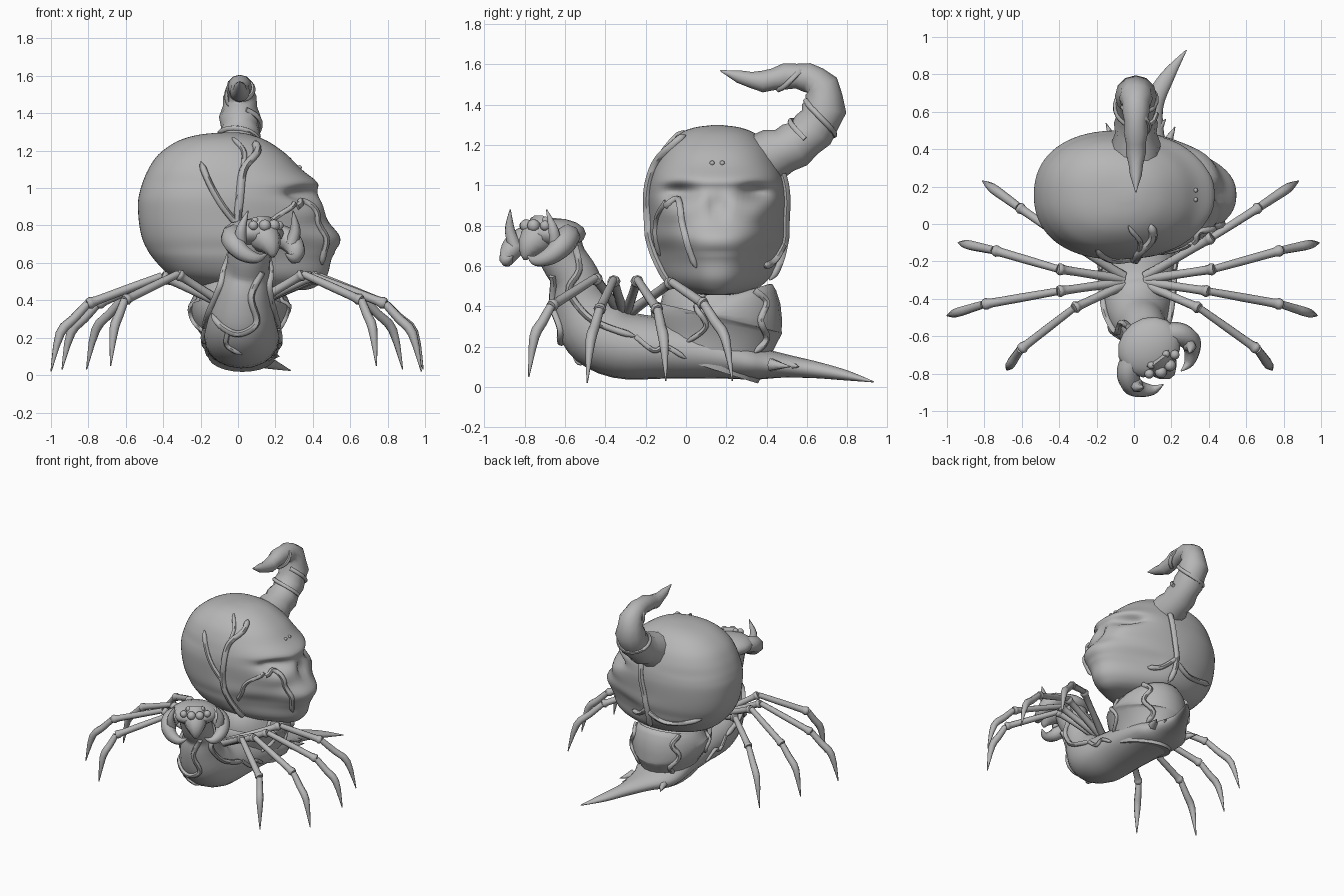
import bpy, math
from mathutils import Vector
from mathutils.bvhtree import BVHTree

if "Cube" in bpy.data.objects:
    bpy.data.objects.remove(bpy.data.objects["Cube"])

mat = bpy.data.materials.new("plain_grey")
mat.use_nodes = True
GREY = (0.47, 0.47, 0.47, 1)
mat.diffuse_color = GREY
mat.node_tree.nodes["Principled BSDF"].inputs["Base Color"].default_value = GREY


def spline(rows, sub):
    """Catmull-Rom interpolation of rows of any width."""
    pts = [rows[0]] + list(rows) + [rows[-1]]
    out = []
    for i in range(1, len(pts) - 2):
        for k in range(sub):
            t = k / sub
            out.append([b + 0.5 * t * (c - a + t * (2 * a - 5 * b + 4 * c - d + t * (3 * (b - c) + d - a)))
                        for a, b, c, d in zip(*pts[i - 1:i + 3])])
    return out + [list(rows[-1])]


def loft(name, rings, sharp=50):
    """Skin a list of equal rings and close both ends."""
    n = len(rings[0])
    verts = [p for ring in rings for p in ring]
    faces = [[i * n + j, i * n + (j + 1) % n, (i + 1) * n + (j + 1) % n, (i + 1) * n + j]
             for i in range(len(rings) - 1) for j in range(n)]
    faces += [list(range(n))[::-1], [len(verts) - n + j for j in range(n)]]
    me = bpy.data.meshes.new(name)
    me.from_pydata(verts, [], faces)
    me.materials.append(mat)
    me.shade_smooth()
    me.set_sharp_from_angle(angle=math.radians(sharp))
    ob = bpy.data.objects.new(name, me)
    bpy.context.collection.objects.link(ob)
    return BVHTree.FromPolygons(verts, faces)


def tube(name, rows, sides=8, sub=4, flare=0.0, sharp=60):
    """Swept tube; rows are x, y, z, side radius and optional second radius."""
    rows = [tuple(r) + (r[3],) if len(r) == 4 else tuple(r) for r in rows]
    path = spline(rows, sub)
    pos = [Vector(r[:3]) for r in path]
    side, rings = None, []
    for i, r in enumerate(path):
        t = (pos[min(i + 1, len(pos) - 1)] - pos[max(i - 1, 0)]).normalized()
        if side is None:
            side = Vector((0, 1, 0)) if abs(t.x) > 0.8 else Vector((1, 0, 0))
        side = (side - t * side.dot(t)).normalized()
        up = t.cross(side)
        k = 1 + (flare if i % sub == 0 else 0)
        a, b = max(r[3], 0.002) * k, max(r[4], 0.002) * k
        rings.append([pos[i] + side * a * math.cos(q) + up * b * math.sin(q)
                      for q in (2 * math.pi * j / sides for j in range(sides))])
    return loft(name, rings, sharp)


def ball(name, loc, size, yaw=0.0, seg=16):
    bpy.ops.mesh.primitive_uv_sphere_add(segments=seg, ring_count=seg // 2, radius=1,
                                         location=loc, rotation=(0, 0, yaw))
    ob = bpy.context.object
    ob.name, ob.scale = name, size
    ob.data.materials.append(mat)
    ob.data.shade_smooth()


def vine(name, tree, view, pts, r=0.018):
    """Lay a tapering vine on a surface; pts are seen along the named axis."""
    rows = []
    for u, z in spline(pts, 3):
        start, way = {"front": ((u, -3, z), (0, 1, 0)), "back": ((u, 3, z), (0, -1, 0)),
                      "left": ((3, u, z), (-1, 0, 0)), "right": ((-3, u, z), (1, 0, 0))}[view]
        hit = tree.ray_cast(Vector(start), Vector(way))[0]
        if hit:
            rows.append((*(hit - Vector(way) * r * .4), r))
    if len(rows) > 2:
        rows[-1] = (*rows[-1][:3], 0.004)
        tube(name, rows, 6, 2)


# Slug body: neck, belly and tail
body = tube("slug_body", [
    (.07, -.65, .76, .12), (.06, -.61, .64, .115), (.05, -.55, .54, .12), (.03, -.52, .42, .145),
    (.02, -.45, .29, .18), (.02, -.32, .21, .2, .17), (.02, -.1, .19, .2, .15),
    (.02, .15, .16, .2, .12), (.02, .34, .12, .19, .085), (.05, .48, .105, .12, .06),
    (.1, .64, .085, .06, .042), (.18, .79, .058, .038, .026), (.28, .93, .025, .003)], 20)

# Fleshy collar under the shell
collar = tube("shell_collar", [
    (.02, .1, .1, .18, .27), (.02, .13, .2, .2, .29), (.01, .15, .32, .26, .33),
    (.01, .16, .38, .27, .31), (.01, .14, .45, .22, .27), (.01, .14, .53, .18, .2)], 24)

# Skull shell: rows are height, back, front and half width
DENTS = [(.19, .965, .075, .04, .09), (-.19, .965, .075, .04, .09), (0, .9, .04, .06, .05),
         (.25, .66, .08, .1, .06), (-.25, .66, .08, .1, .06), (0, .67, .16, .015, .008),
         (.22, .86, .07, .05, -.025), (-.22, .86, .07, .05, -.025)]
YC = 0.155
rings = []
for z, back, front, w in spline([
        (.455, -.02, .36, .06), (.465, -.13, .4, .13), (.49, -.25, .44, .2), (.54, -.37, .48, .26),
        (.62, -.45, .5, .305), (.68, -.49, .535, .32), (.74, -.515, .545, .335), (.82, -.53, .49, .34),
        (.92, -.535, .46, .345), (.98, -.525, .43, .34), (1.03, -.51, .425, .33), (1.1, -.48, .34, .31),
        (1.18, -.425, .26, .27), (1.25, -.325, .16, .2), (1.285, -.21, .07, .12), (1.298, -.08, 0, .03)], 4):
    mid = back + (front - back) * 0.46
    ring = []
    for j in range(72):
        q = 2 * math.pi * j / 72
        c, s = math.cos(q), math.sin(q)
        c, s = math.copysign(abs(c) ** .88, c), math.copysign(abs(s) ** .88, s)
        # The face tapers towards the jaw
        y = w * s * (1 - .3 * max(c, 0) * min(1, max(0, (.98 - z) / .38)))
        x = mid + c * (front - mid if c > 0 else mid - back)
        if c > 0:
            x -= min(1, c * 3) * sum(d * math.exp(-((y - a) / sa) ** 2 - ((z - b) / sb) ** 2)
                                     for a, b, sa, sb, d in DENTS)
        ring.append(Vector((x, y + YC, z)))
    rings.append(ring)
skull = loft("skull_shell", rings, 80)
for y in (.13, .18):
    hit = skull.ray_cast(Vector((3, y, 1.11)), Vector((-1, 0, 0)))[0]
    ball("brow_bead", hit, (.013,) * 3, seg=8)

# Ridged horn at the back of the skull
tube("horn", [
    (.01, .3, 1.11, .13), (.01, .43, 1.15, .118), (.01, .54, 1.2, .105), (.01, .63, 1.275, .1),
    (.01, .685, 1.38, .1), (.01, .67, 1.49, .08), (.01, .6, 1.535, .065), (.01, .49, 1.54, .058),
    (.01, .38, 1.515, .048), (.01, .26, 1.54, .028), (.01, .17, 1.57, .003)], 12, 2, .12, 70)
# Vines wound around the horn
for name, a0, turns, (y0, z0), (y1, z1), r in (
        ("horn_vine_low", 0, 1.2, (.59, 1.23), (.68, 1.36), .11),
        ("horn_vine_high", 2, .9, (.66, 1.48), (.48, 1.54), .07)):
    rows = []
    for i in range(15):
        t = i / 14
        q = a0 + turns * 2 * math.pi * t
        n = Vector((0, z0 - z1, y1 - y0)).normalized()
        p = Vector((.01, y0 + (y1 - y0) * t, z0 + (z1 - z0) * t))
        p += r * (Vector((1, 0, 0)) * math.cos(q) + n * math.sin(q))
        rows.append((*p, .014))
    tube(name, rows, 6, 2)

# Vines lying on the skull, collar and neck
vine("front_vine", skull, "front", [(.1, .52), (.04, .65), (0, .8), (.01, .95), (.03, 1.1), (.1, 1.19), (.09, 1.25)], .022)
vine("front_vine_branch", skull, "front", [(0, .8), (-.08, .9), (-.15, 1.02), (-.2, 1.14)])
vine("front_vine_twig", skull, "front", [(.03, 1.12), (.03, 1.2), (-.03, 1.27)], .014)
vine("cheek_vine", skull, "left", [(-.1, .9), (-.04, .93), (-.02, .82), (.01, .7), (.05, .59)])
vine("temple_vine", skull, "left", [(-.1, .92), (-.14, .85), (-.15, .75), (-.13, .65)], .015)
vine("back_vine", skull, "back", [(.06, 1.08), (.05, .95), (.02, .8), (0, .65), (.02, .53)], .022)
vine("back_vine_branch", skull, "back", [(.0, .68), (-.12, .62), (-.25, .63), (-.4, .68)])
vine("back_vine_twig", skull, "back", [(.01, .7), (.1, .62), (.2, .6)])
for side in ("left", "right"):
    vine("collar_vine", collar, side, [(.34, .48), (.4, .42), (.37, .33), (.4, .24), (.34, .17)])
    vine("collar_front_vine", collar, side, [(.1, .47), (.05, .4), (.1, .3), (0, .22)], .014)
    vine("neck_vine", body, side, [(-.55, .7), (-.53, .58), (-.58, .48), (-.5, .36), (-.4, .3), (-.25, .25)])
    vine("belly_vine", body, side, [(-.25, .25), (-.16, .18), (-.1, .2), (0, .14)], .014)
vine("chest_vine", body, "front", [(.13, .55), (.07, .42), (.1, .28), (0, .22), (-.1, .27), (-.15, .35)])
vine("chest_twig", body, "front", [(-.05, .24), (-.06, .16), (.02, .11)], .014)

# Thorns at the tail root
for x, y, dx, dy in ((.17, .42, .05, .1), (-.1, .42, -.05, .12), (.12, .5, .05, .06)):
    tube("thorn", [(x, y, .11, .035), (x + dx * .5, y + dy * .5, .105, .018),
                   (x + dx, y + dy, .1, .002)], 6, 2)

# Spider head, turned to its left; h() maps side, forward and height to space
FWD, LEFT = Vector((.6, -.8, 0)), Vector((.8, .6, 0))


def h(s, f, z):
    return tuple(Vector((.09, -.67, z)) + LEFT * s + FWD * f)


ball("head", h(0, -.015, .76), (.175, .155, .078), math.atan2(LEFT.y, LEFT.x))
tube("snout", [(*h(0, .03, .77), .1), (*h(0, .11, .72), .08), (*h(0, .15, .67), .045),
               (*h(0, .16, .63), .01)], 8, 2)
for sgn in (1, -1):
    for s, f, z, r in ((.03, .13, .8, .032), (.085, .1, .8, .026), (.05, .07, .825, .02)):
        ball("eye", h(s * sgn, f, z), (r,) * 3, seg=12)
    tube("pincer", [(*h(.09 * sgn, -.03, .75), .06), (*h(.165 * sgn, .02, .74), .062),
                    (*h(.195 * sgn, .08, .7), .058), (*h(.175 * sgn, .135, .65), .045),
                    (*h(.12 * sgn, .18, .625), .028), (*h(.06 * sgn, .19, .65), .003)], 8)
    tube("pincer_spike", [(*h(.17 * sgn, .1, .7), .035), (*h(.18 * sgn, .12, .78), .028),
                          (*h(.15 * sgn, .14, .88), .003)], 6)

# Legs: knee, ankle and tip for four pairs, with left and right reach
LEGS = [((.42, -.07, .52), (.67, .09, .41), (.88, .23, .03), .92),
        ((.43, -.24, .53), (.79, -.14, .38), (.99, -.1, .03), .95),
        ((.4, -.36, .53), (.79, -.43, .38), (.98, -.49, .02), 1.02),
        ((.35, -.45, .54), (.66, -.67, .4), (.74, -.78, .05), .92)]
for i, (knee, ankle, tip, reach) in enumerate(LEGS):
    for sgn in (1, -reach):
        k, a, t = (Vector((p[0] * sgn, p[1], p[2])) for p in (knee, ankle, tip))
        root = Vector((.06 * sgn, -.28 - .015 * i, .37))
        bend = a.lerp(t, .55) + (t - a) * Vector((.2, .2, 0)) + Vector((0, 0, .04))
        for name, p, q, r0, r1 in (("upper_leg", root, k, .028, .027), ("middle_leg", k, a, .02, .026)):
            tube(name, [(*p, r0), (*p.lerp(q, .5), .023), (*p.lerp(q, .88), .024),
                        (*p.lerp(q, .95), r1 + .006), (*q, r1)], 8, 2)
        tube("leg_claw", [(*a, .022), (*a.lerp(bend, .5), .025), (*bend, .025), (*t, .003)], 8, 3)
